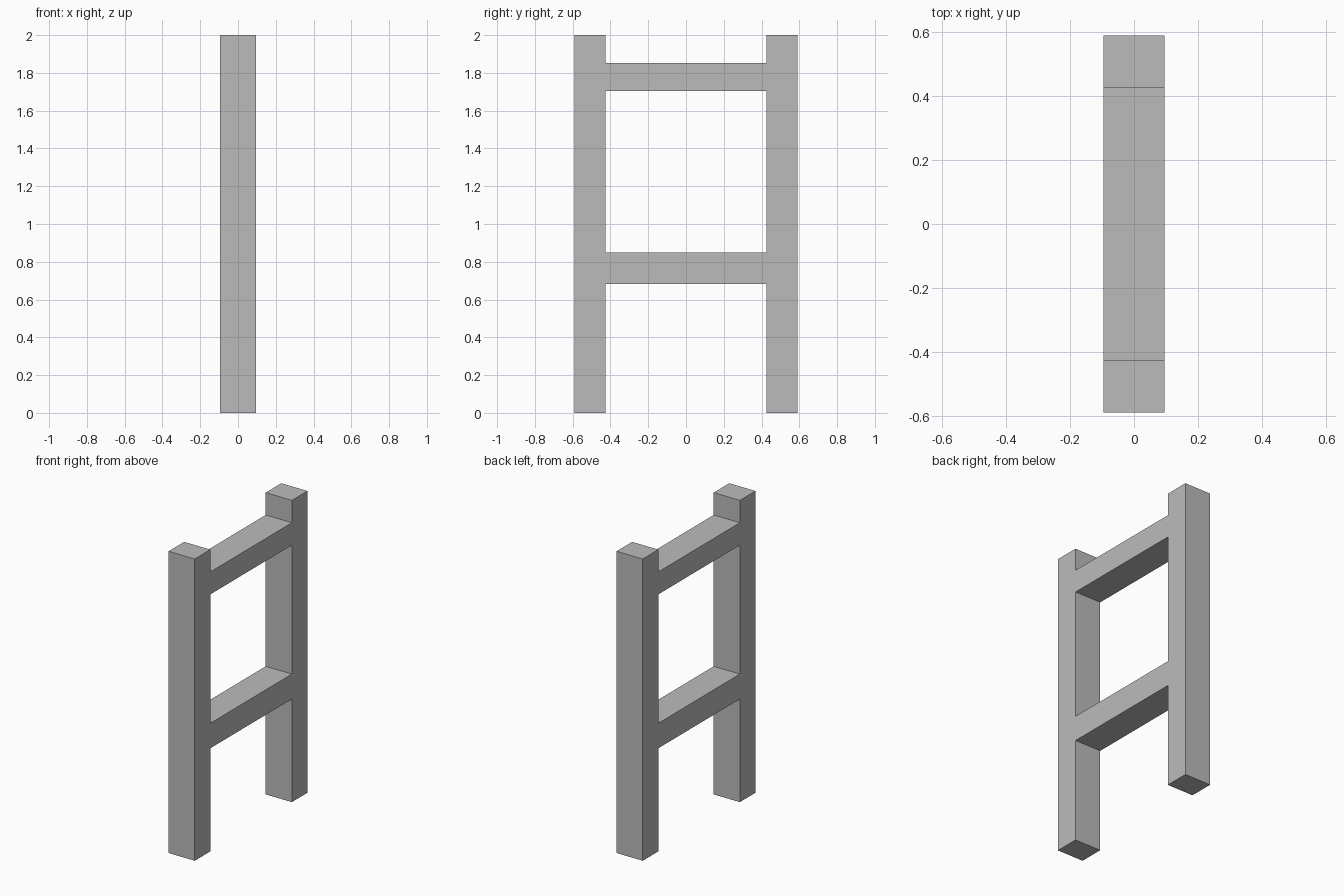
import bpy, bmesh
from mathutils import Vector

if "Cube" in bpy.data.objects:
    bpy.data.objects.remove(bpy.data.objects["Cube"])

HALF_DEPTH = 0.096
Y = [-0.59, -0.427, 0.427, 0.59]           # post and opening edges
Z = [0.0, 0.683, 0.849, 1.703, 1.852, 2.0]  # rail edges

grey = bpy.data.materials.new("plain grey")
grey.diffuse_color = (0.5, 0.5, 0.5, 1)
grey.use_nodes = True
grey.node_tree.nodes["Principled BSDF"].inputs["Base Color"].default_value = grey.diffuse_color

# One-piece ladder frame: posts fill every row, rails fill rows 1 and 3
bm = bmesh.new()
for col in range(3):
    for row in range(5):
        if col != 1 or row in (1, 3):
            corners = [(col, row), (col + 1, row), (col + 1, row + 1), (col, row + 1)]
            bm.faces.new([bm.verts.new((-HALF_DEPTH, Y[c], Z[r])) for c, r in corners])
bmesh.ops.remove_doubles(bm, verts=bm.verts[:], dist=1e-4)

# Give the profile its thickness
ext = bmesh.ops.extrude_face_region(bm, geom=bm.faces[:], use_keep_orig=True)
moved = [g for g in ext["geom"] if isinstance(g, bmesh.types.BMVert)]
bmesh.ops.translate(bm, verts=moved, vec=Vector((2 * HALF_DEPTH, 0, 0)))
bmesh.ops.recalc_face_normals(bm, faces=bm.faces[:])

mesh = bpy.data.meshes.new("ladder_frame")
bm.to_mesh(mesh)
bm.free()
mesh.materials.append(grey)
frame = bpy.data.objects.new("ladder_frame", mesh)
bpy.context.collection.objects.link(frame)
